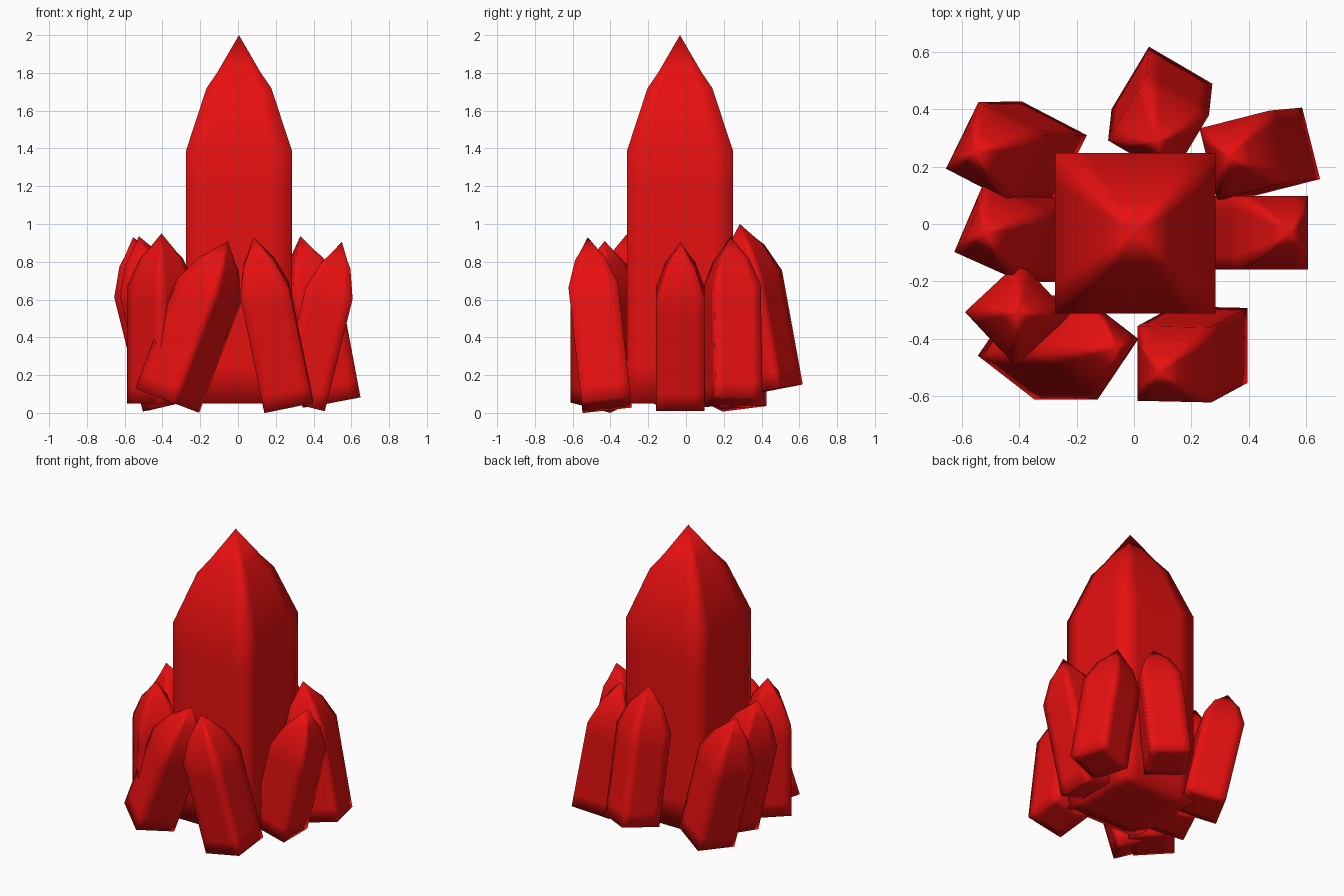
import bpy, bmesh, math
from mathutils import Vector, Matrix

if "Cube" in bpy.data.objects:
    bpy.data.objects.remove(bpy.data.objects["Cube"])

red = bpy.data.materials.new("ruby red")
red.diffuse_color = (0.8, 0.005, 0.005, 1)
red.use_nodes = True
red.node_tree.nodes["Principled BSDF"].inputs["Base Color"].default_value = red.diffuse_color

# Crystal profile for unit length: (height, half width)
PROFILE = [(0, 0.09), (0, 0.1435), (0.1, 0.1435), (0.58, 0.1435),
           (0.687, 0.1435), (0.856, 0.088), (0.90, 0.058)]


def square_ring(r, k=0.6):
    """Square outline with two support points on each side."""
    side = [(r, -r), (r, -k * r), (r, k * r)]
    pts = []
    for q in range(4):
        c, s = round(math.cos(q * math.pi / 2)), round(math.sin(q * math.pi / 2))
        pts += [(x * c - y * s, x * s + y * c) for x, y in side]
    return pts


def crystal(name, base, tip, yaw):
    base, tip = Vector(base), Vector(tip)
    length = (tip - base).length
    # Local frame: z along the shaft, x along the yaw direction
    z = (tip - base).normalized()
    a = math.radians(yaw)
    x = Vector((math.cos(a), math.sin(a), 0))
    x = (x - z * x.dot(z)).normalized()
    y = z.cross(x)
    frame = Matrix((x, y, z)).transposed()

    bm = bmesh.new()
    rings = [[bm.verts.new(base + frame @ (Vector((px, py, h)) * length))
              for px, py in square_ring(r)] for h, r in PROFILE]
    for lo, hi in zip(rings, rings[1:]):
        n = len(lo)
        for i in range(n):
            j = (i + 1) % n
            bm.faces.new((lo[i], lo[j], hi[j], hi[i]))
    # Flat underside and pointed top
    bm.faces.new(rings[0][::-1])
    apex = bm.verts.new(tip)
    top = rings[-1]
    for i in range(len(top)):
        bm.faces.new((top[i], top[(i + 1) % len(top)], apex))
    bmesh.ops.recalc_face_normals(bm, faces=bm.faces)
    for f in bm.faces:
        f.smooth = True
    me = bpy.data.meshes.new(name)
    bm.to_mesh(me)
    bm.free()
    me.materials.append(red)
    bpy.context.collection.objects.link(bpy.data.objects.new(name, me))


# Tall central crystal
crystal("main_crystal", (0.005, -0.032, 0.05), (0.005, -0.032, 2.0), 0)

# Ring of small leaning crystals: base centre, tip, yaw
crystal("back_crystal", (0.0975, 0.445, 0.12), (0.08, 0.285, 1.0), -31)
crystal("back_right_crystal", (0.495, 0.25, 0.055), (0.33, 0.235, 0.935), 14)
crystal("right_crystal", (0.335, -0.03, 0.04), (0.55, -0.03, 0.905), 0)
crystal("front_right_crystal", (0.268, -0.42, 0.04), (0.083, -0.52, 0.93), 0)
crystal("front_crystal", (-0.375, -0.43, 0.065), (-0.053, -0.43, 0.91), -34)
crystal("front_left_crystal", (-0.405, -0.315, 0.05), (-0.405, -0.31, 0.95), 43)
crystal("left_crystal", (-0.315, -0.03, 0.05), (-0.525, -0.03, 0.935), -23)
crystal("back_left_crystal", (-0.334, 0.252, 0.05), (-0.555, 0.25, 0.93), -26)
